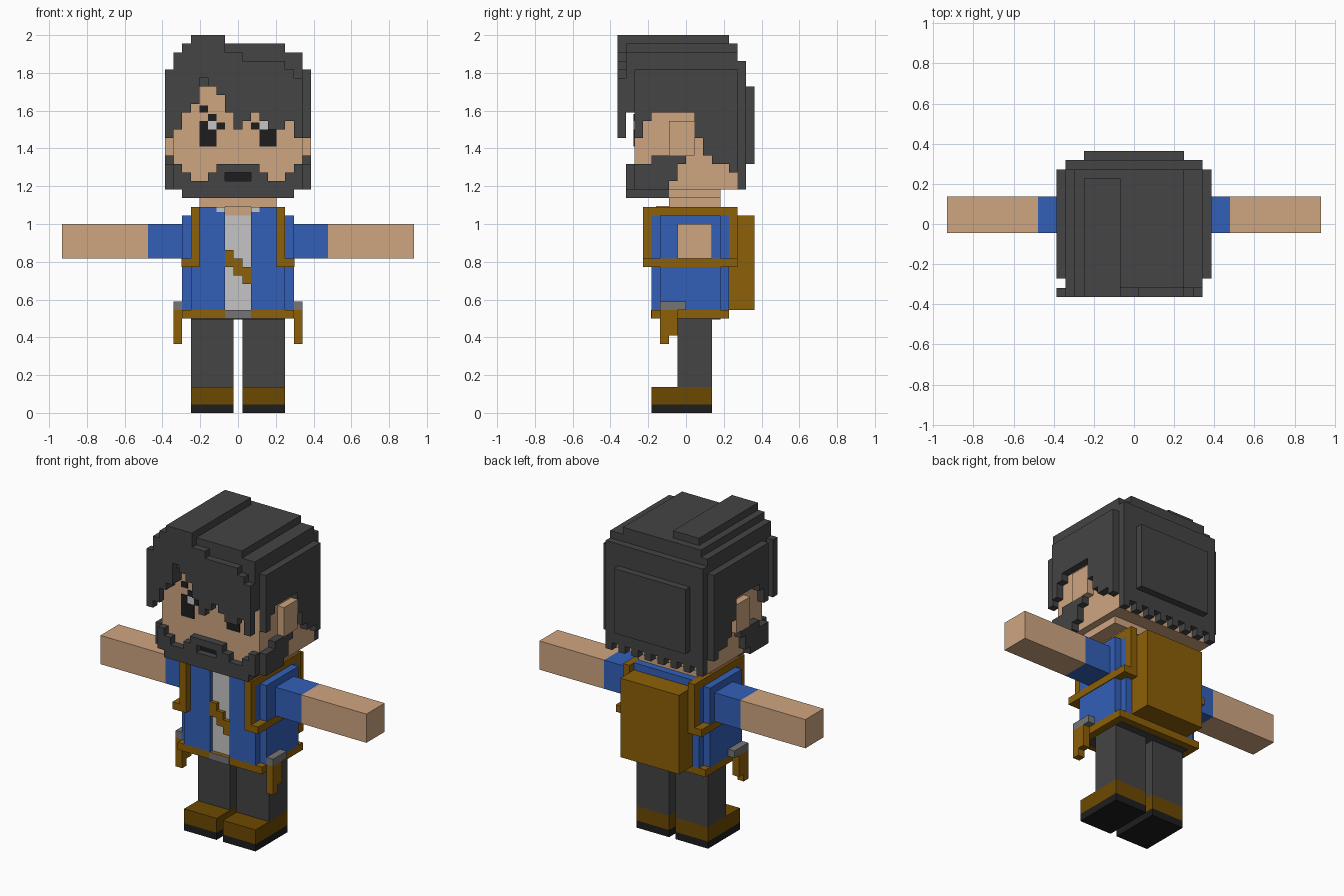
import bpy
import bmesh

cube = bpy.data.objects.get("Cube")
if cube:
    bpy.data.objects.remove(cube, do_unlink=True)

U = 2 / 44  # edge length of one block


def material(name, rgb):
    """Flat material from a display colour, stored as linear values."""
    colour = [(c / 255) ** 2.2 for c in rgb] + [1]
    mat = bpy.data.materials.new(name)
    mat.use_nodes = True
    mat.diffuse_color = colour
    mat.node_tree.nodes["Principled BSDF"].inputs["Base Color"].default_value = colour
    return mat


skin = material("skin", (206, 164, 128))
charcoal = material("charcoal", (70, 70, 70))
blue = material("blue_cloth", (54, 96, 183))
brown = material("brown_leather", (140, 96, 16))
dark_brown = material("dark_brown_leather", (108, 74, 6))
white = material("light_grey", (196, 196, 196))
grey = material("mid_grey", (116, 116, 116))
black = material("black", (35, 35, 36))


def build(name, mat, boxes, mirror=False):
    """One object from boxes (first col, last col, y0, y1, z0, z1) in blocks.
    Columns are counted from the centre and include both ends."""
    bm = bmesh.new()
    for a, b, y0, y1, z0, z1 in boxes:
        spans = [(a, b), (-b, -a)] if mirror else [(a, b)]
        for c, d in spans:
            x0, x1 = c - 0.5, d + 0.5
            verts = bmesh.ops.create_cube(bm, size=1)["verts"]
            for v in verts:
                v.co.x = (x0 if v.co.x < 0 else x1) * U
                v.co.y = (y0 if v.co.y < 0 else y1) * U
                v.co.z = (z0 if v.co.z < 0 else z1) * U
    mesh = bpy.data.meshes.new(name)
    bm.to_mesh(mesh)
    bm.free()
    mesh.materials.append(mat)
    obj = bpy.data.objects.new(name, mesh)
    bpy.context.collection.objects.link(obj)
    return obj


# Legs and shoes
build("trousers", charcoal, [(1, 5, -1, 3, 3, 11)], True)
build("shoes", dark_brown, [(1, 5, -4, 3, 1, 3)], True)
build("soles", black, [(1, 5, -4, 3, 0, 1)], True)
build("trouser_seat", charcoal, [(-5, 5, -3, 4, 10.9, 11.5)])

# Torso with an open vest over a shirt
build("vest_body", blue, [(-6, 6, -3, 4, 12, 23), (-5, 5, 4, 5, 12, 23),
                          (-4, 4, -3, 5, 23, 24)])
build("vest_fronts", blue, [(2, 5, -4, -3, 12, 23), (2, 4, -4, -3, 23, 24)], True)
build("shirt", white, [(-1, 1, -3.5, -3, 12, 23)])
build("shirt_collar", white, [(2, 2, -4.1, -4, 23.4, 24)], True)
build("neck", skin, [(-4, 4, -2, 4, 24, 25), (-1, 1, -3.5, -2, 23, 24.1)])

# Belt, buckle and side pouches
build("belt", brown, [(-6, 6, -4, 5, 11, 12)])
build("buckle", grey, [(-1, 1, -4.1, -4, 11, 12)])
build("pouches", brown, [(7, 7, -3, -1, 9, 12), (7, 7, -3, -2, 8, 9)], True)
build("pouch_tops", grey, [(7, 7, -3, 0, 12, 13)], True)

# Backpack with shoulder straps, and a sash over the shirt
build("backpack", brown, [(-4, 4, 5, 8, 12, 23)])
build("shoulder_straps", brown, [(5, 5, -5, 6, 23, 24), (5, 5, -5, -4, 17, 23),
                                 (5, 5, 5, 6, 17, 23), (6, 6.1, -5, 6, 17, 18)], True)
build("sash", brown, [(i, i, -4, -3, 16 - i, 18 - i) for i in (-1, 0, 1)])

# Arms held straight out
build("sleeves", blue, [(7, 10, -1, 3, 18, 22)], True)
build("forearms", skin, [(11, 20, -1, 3, 18, 22)], True)

# Head and ears
build("head", skin, [(-7, 7, -6, 6, 26, 40), (-6, 6, -2, 4, 25, 26)])
build("ears", skin, [(8, 8, -2, 1, 30, 34)], True)

# Eyes and brows as thin plates on the face
F0, F1 = -6.1, -6
build("eyes", black, [(-4, -4, F0, F1, 31, 34), (-3, -3, F0, F1, 31, 33),
                      (3, 4, F0, F1, 31, 33)])
build("eye_highlights", white, [(3, 3, F0, F1, 33, 34)], True)
build("brows", black, [(i, i, F0, F1, 31 - i, 31.8 - i) for i in (-4, -3, -2)], True)

# Beard: front outline by column, jaw sides rising towards the ears
beard_tops = [29, 29, 29, 28, 27, 27, 28, 29]
beard = [(i, i, -7, -6, 28 if i < 2 else 26, top) for i, top in enumerate(beard_tops)]
beard += [(0, 1, -7, -6, 26, 27), (0, 6, -7, -2, 25, 26)]
beard += [(8, 8, -6, -4, 26, 29), (8, 8, -4, -2, 26, 30),
          (8, 8, -2, -1, 27, 30), (8, 8, -1, 0, 29, 30)]
build("beard", charcoal, beard, True)
build("mouth", black, [(-1, 1, F0, F1, 27, 28)])

# Hair cap in tiers, with a raised ridge
build("hair_cap", charcoal, [
    (-7, 7, -7, 7, 38, 41), (-7, 7, -7, 6, 41, 42),
    (-6, 5, -7, 6, 42, 43), (-5, -2, -8, 5, 43, 44)])

# Fringe: two layers with a ragged lower edge
bottoms = [32, 33, 35, 36, 39, 38, 37, 35, 33, 34, 35, 34, 33, 33, 34, 32]
tops = [40, 42, 43, 44, 44, 44, 44, 42, 42, 41, 41, 41, 41, 41, 40, 39]
fringe = []
for i, (low, high) in enumerate(zip(bottoms, tops), -8):
    fringe.append((i, i, -8, -7, low, high))
    if i > -8:
        fringe.append((i, i, -7, -6, max(low, 35), 40))
build("fringe", charcoal, fringe)

# Side hair, cut around the ears
side_bottoms = [32, 34, 35, 35, 35, 35, 35, 32, 30, 29, 29, 28]
build("side_hair", charcoal,
      [(8, 8, y, y + 1, low, 40) for y, low in enumerate(side_bottoms, -6)], True)

# Back hair with a toothed edge and a raised panel
back = [(i, i, 6, 7, 26 if i % 2 else 27, 40) for i in range(8)]
build("back_hair", charcoal, back + [(0, 5, 7, 8, 29, 38)], True)
